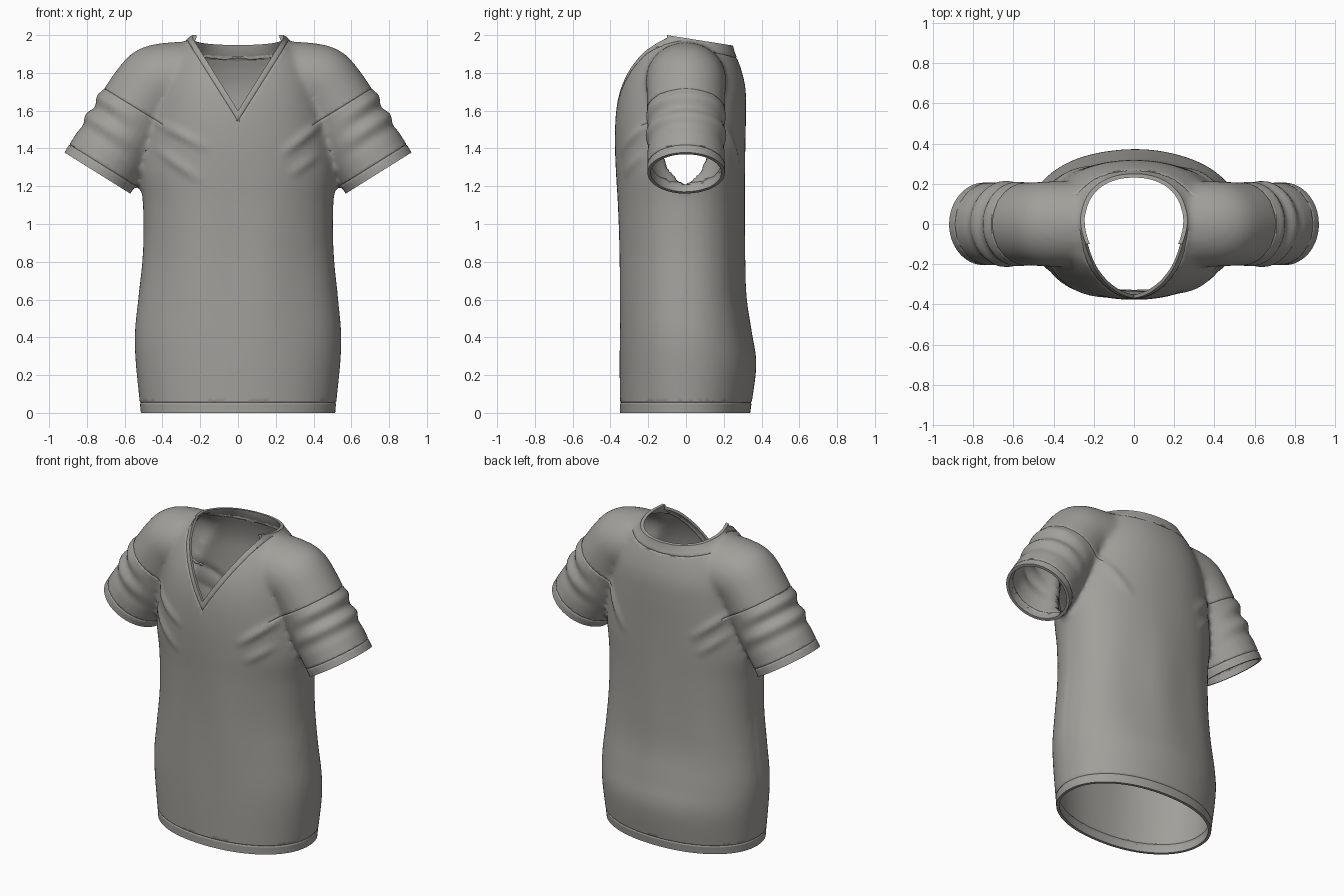
import bpy, bmesh, math
from mathutils import Vector, Matrix
from mathutils.geometry import intersect_point_line

if "Cube" in bpy.data.objects:
    bpy.data.objects.remove(bpy.data.objects["Cube"])

# Sleeve frame: cuff centre, direction up the sleeve, direction across the cuff
CUFF = Vector((0.745, 0, 1.27))
UP = Vector((-0.53, 0, 0.848))
ACROSS = Vector((0.848, 0, 0.53))


def flip(v, s):
    return Vector((v.x * s, v.y, v.z))


def smooth_rows(rows, steps=5):
    """Catmull-Rom interpolation of a list of number rows."""
    out = []
    for i in range(len(rows) - 1):
        p = [Vector(rows[max(0, min(len(rows) - 1, i + k))]) for k in (-1, 0, 1, 2)]
        for j in range(steps):
            t = j / steps
            out.append(p[1] + 0.5 * t * (p[2] - p[0] + t * (
                2 * p[0] - 5 * p[1] + 4 * p[2] - p[3]
                + t * (3 * (p[1] - p[2]) + p[3] - p[0]))))
    return out + [Vector(rows[-1])]


def loft(bm, rings):
    """Closed, capped skin over rings of points."""
    loops = [[bm.verts.new(p) for p in ring] for ring in rings]
    n = len(loops[0])
    faces = [bm.faces.new((a[i], a[(i + 1) % n], b[(i + 1) % n], b[i]))
             for a, b in zip(loops, loops[1:]) for i in range(n)]
    faces += [bm.faces.new(loops[0][::-1]), bm.faces.new(loops[-1])]
    bmesh.ops.recalc_face_normals(bm, faces=faces)


def make_object(name, bm):
    mesh = bpy.data.meshes.new(name)
    bm.to_mesh(mesh)
    bm.free()
    obj = bpy.data.objects.new(name, mesh)
    bpy.context.scene.collection.objects.link(obj)
    return obj


def realize(obj):
    graph = bpy.context.evaluated_depsgraph_get()
    mesh = bpy.data.meshes.new_from_object(obj.evaluated_get(graph))
    obj.modifiers.clear()
    obj.data = mesh


def power(v, e=0.94):
    return math.copysign(abs(v) ** e, v)


ANGLES = [math.tau * i / 64 for i in range(64)]
bm = bmesh.new()

# Torso: height, half width, front, back
torso = [(-0.1, 0.51, 0.35, 0.33), (0, 0.515, 0.35, 0.34), (0.25, 0.54, 0.352, 0.372),
         (0.42, 0.545, 0.352, 0.348), (0.62, 0.525, 0.352, 0.317), (0.85, 0.503, 0.354, 0.31),
         (1.1, 0.503, 0.362, 0.31), (1.28, 0.52, 0.372, 0.312), (1.45, 0.5, 0.377, 0.315),
         (1.6, 0.47, 0.37, 0.318), (1.72, 0.44, 0.348, 0.315), (1.82, 0.4, 0.312, 0.292),
         (1.9, 0.35, 0.27, 0.262), (1.94, 0.295, 0.25, 0.25), (1.98, 0.26, 0.245, 0.245),
         (2.04, 0.257, 0.243, 0.24), (2.12, 0.257, 0.243, 0.24)]
loft(bm, [[(w * power(math.cos(a)), (b if math.sin(a) > 0 else f) * power(math.sin(a)), z)
           for a in ANGLES] for z, w, f, b in smooth_rows(torso)])

# Sleeves: centre x, centre z, tilt in degrees, half size across, half depth
sleeve = [(0.79, 1.19, 32, 0.206, 0.206), (0.745, 1.27, 32, 0.206, 0.206),
          (0.61, 1.485, 32, 0.206, 0.206), (0.49, 1.675, 36, 0.205, 0.208),
          (0.4, 1.755, 60, 0.208, 0.212), (0.22, 1.76, 88, 0.204, 0.215)]
for s in (1, -1):
    rings = []
    for x, z, tilt, r, d in smooth_rows(sleeve):
        t = math.radians(tilt)
        rings.append([(s * (x + r * math.cos(a) * math.cos(t)), d * math.sin(a),
                       z + r * math.cos(a) * math.sin(t)) for a in ANGLES])
    loft(bm, rings)

# Blend torso and sleeves into one soft skin
shirt = make_object("shirt", bm)
remesh = shirt.modifiers.new("blend", 'REMESH')
remesh.mode = 'VOXEL'
remesh.voxel_size = 0.018
soften = shirt.modifiers.new("soften", 'SMOOTH')
soften.factor = 0.5
soften.iterations = 6
realize(shirt)

bm = bmesh.new()
bm.from_mesh(shirt.data)
bm.normal_update()


def bell(v, width):
    return math.exp(-(v / width) ** 2)


# Cloth folds: start x, z, end x, z, side (-1 front, 1 back), height
folds = [(-0.45, 1.55, -0.14, 1.39, -1, 0.014), (-0.45, 1.41, -0.18, 1.22, -1, 0.012),
         (0.22, 1.36, 0.46, 1.55, -1, 0.016), (0.26, 1.25, 0.44, 1.38, -1, 0.01),
         (0.47, 1.6, 0.24, 1.3, 1, 0.014), (-0.46, 1.58, -0.22, 1.38, 1, 0.014),
         (-0.46, 1.45, -0.26, 1.28, 1, 0.01)]
moves = []
for v in bm.verts:
    x, y, z = v.co
    side = 1 if y > 0 else -1
    h = 0
    for ax, az, bx, bz, fold_side, height in folds:
        if side == fold_side and abs(y) > 0.1:
            a, b, p = Vector((ax, az, 0)), Vector((bx, bz, 0)), Vector((x, z, 0))
            q, t = intersect_point_line(p, a, b)
            if 0 < t < 1:
                h += height * math.sin(math.pi * t) * bell((p - q).length, 0.025)
    # creases around the sleeves
    d = (flip(v.co, 1 if x > 0 else -1) - CUFF).dot(UP)
    out = min(1, max(0, (abs(x) - 0.52) / 0.15))
    if z > 1.12:
        h += out * (0.013 * bell(d - 0.35, 0.03) - 0.008 * bell(d - 0.29, 0.025)
                    + 0.012 * bell(d - 0.23, 0.03) - 0.006 * bell(d - 0.17, 0.03))
    # long soft drape folds
    h += 0.004 * math.sin(17 * x + side) * bell(z - 0.75, 0.4)
    moves.append((v, v.normal * h))
for v, move in moves:
    v.co += move


def groove(point, normal, test):
    """Stitched seam: three cuts, the middle one pushed inwards."""
    normal = normal.normalized()
    for offset in (-0.007, 0.007, 0):
        faces = [f for f in bm.faces if test(f.calc_center_median())]
        geom = list({e for f in faces for e in (*f.verts, *f.edges, f)})
        cut = bmesh.ops.bisect_plane(bm, geom=geom, dist=0.001, plane_no=normal,
                                     plane_co=point + normal * offset)["geom_cut"]
    bm.normal_update()
    for v in cut:
        if isinstance(v, bmesh.types.BMVert):
            v.co -= v.normal * 0.005


# Seams: hem, back of the neck, V neck, cuffs, shoulders
groove(Vector((0, 0, 0.055)), Vector((0, 0, 1)), lambda c: c.z < 0.15)
groove(Vector((0, 0, 1.95)), Vector((0, 0.25, 1)),
       lambda c: c.y > 0 and c.z > 1.8 and abs(c.x) < 0.3)
for s in (1, -1):
    groove(Vector((0, 0, 1.545)), Vector((0.38 * s, 0, -0.24)),
           lambda c: c.y < -0.02 and c.z > 1.5 and c.x * s > 0)
    groove(flip(CUFF + UP * 0.05, s), flip(UP, s), lambda c: c.x * s > 0.535 and c.z > 1.1)
    groove(flip(CUFF + UP * 0.4, s), flip(UP, s), lambda c: c.x * s > 0.4 and c.z > 1.5)
bm.to_mesh(shirt.data)
bm.free()


# Cutters for the hem, cuffs and V neck, then for the collar top
def add_box(bm, centre, size, turn=0):
    bmesh.ops.create_cube(bm, size=1, matrix=Matrix.Translation(centre)
                          @ Matrix.Rotation(turn, 4, 'Y') @ Matrix.Diagonal((*size, 1)))


bm = bmesh.new()
add_box(bm, Vector((0, 0, -0.2)), (1.6, 1.6, 0.4))
tilt = math.atan2(ACROSS.z, ACROSS.x)
for s in (1, -1):
    add_box(bm, flip(CUFF - UP * 0.15 + ACROSS * 0.04, s), (0.52, 0.8, 0.3), -tilt * s)
loft(bm, [[(0, y, 1.6), (0.345, y, 2.15), (-0.345, y, 2.15)] for y in (-0.8, -0.1)])
openings = make_object("openings_cutter", bm)
bm = bmesh.new()
add_box(bm, Vector((0, 0.0236, 2.134)), (1, 1.2, 0.3), 0)
bmesh.ops.rotate(bm, verts=bm.verts, cent=(0, -0.1, 2.0),
                 matrix=Matrix.Rotation(math.radians(-9), 3, 'X'))
bmesh.ops.translate(bm, verts=bm.verts, vec=(0, 0, 0.016))
collar = make_object("collar_cutter", bm)

# Cloth thickness and openings
shell = shirt.modifiers.new("thickness", 'SOLIDIFY')
shell.thickness = 0.018
shell.offset = -1
for cutter in (openings, collar):
    cutter.hide_render = True
    cut = shirt.modifiers.new("cut", 'BOOLEAN')
    cut.operation = 'DIFFERENCE'
    cut.solver = 'EXACT'
    cut.object = cutter
realize(shirt)
for cutter in (openings, collar):
    bpy.data.objects.remove(cutter)

# Cloth colour and shading
colour = (0.36, 0.35, 0.325, 1)
cloth = bpy.data.materials.new("warm_grey_cloth")
cloth.use_nodes = True
cloth.diffuse_color = colour
bsdf = next(n for n in cloth.node_tree.nodes if n.type == 'BSDF_PRINCIPLED')
bsdf.inputs["Base Color"].default_value = colour
shirt.data.materials.clear()
shirt.data.materials.append(cloth)
for face in shirt.data.polygons:
    face.material_index = 0
    face.use_smooth = True
shirt.data.set_sharp_from_angle(angle=math.radians(45))
